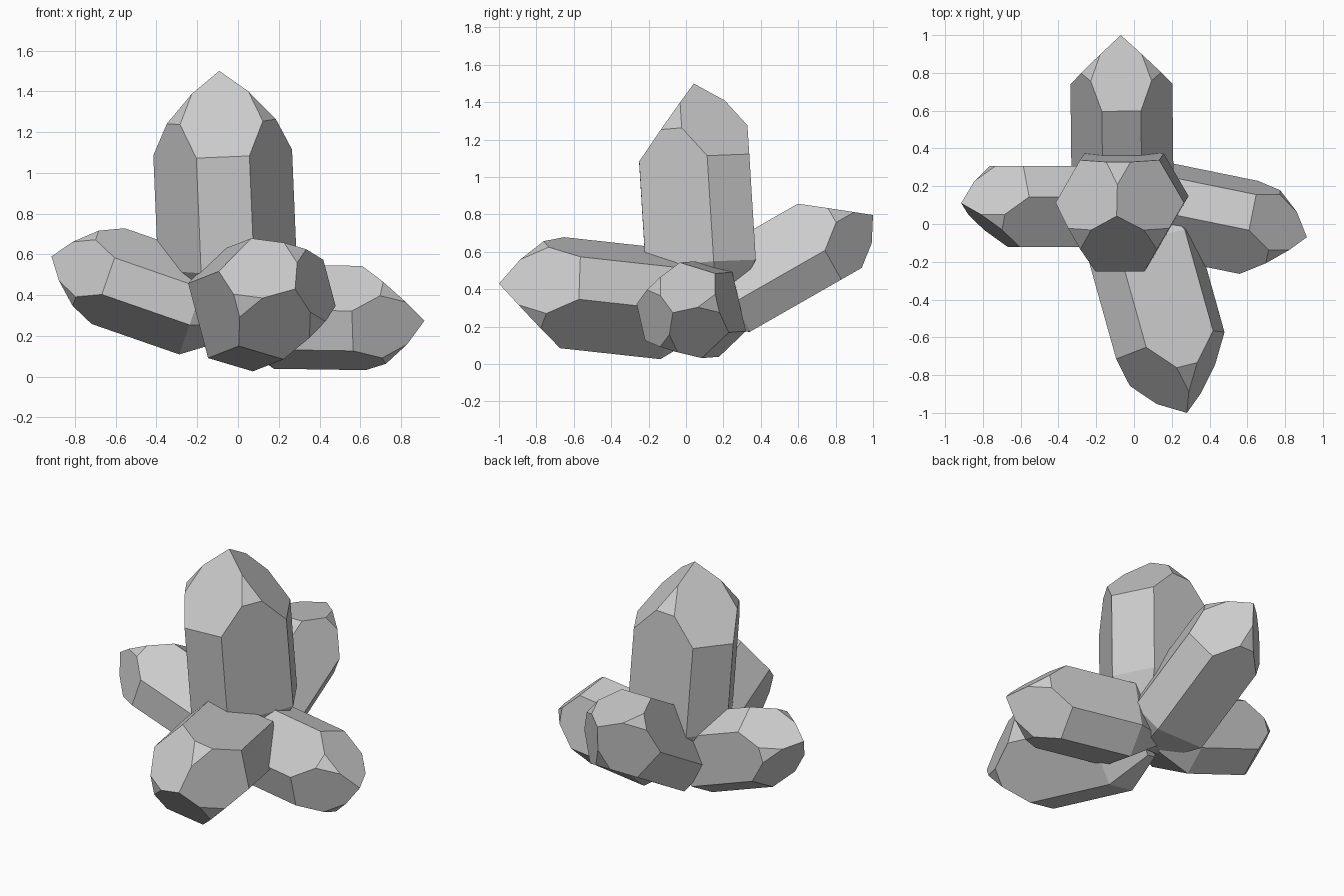
import bpy, bmesh, math
from mathutils import Vector, Matrix

if "Cube" in bpy.data.objects:
    bpy.data.objects.remove(bpy.data.objects["Cube"])

stone = bpy.data.materials.new("grey crystal")
stone.diffuse_color = (0.6, 0.6, 0.6, 1)
stone.use_nodes = True
stone.node_tree.nodes["Principled BSDF"].inputs["Base Color"].default_value = stone.diffuse_color

TIP_SLOPE = 1.27      # steepness of the pointed end
BASE_SLOPE = 1.6      # steepness of the tapered root


def slice_off(bm, point, normal):
    """Cut a convex solid with a plane, drop the outside and cap the hole."""
    bmesh.ops.bisect_plane(bm, geom=bm.verts[:] + bm.edges[:] + bm.faces[:], dist=1e-5,
                           plane_co=point, plane_no=Vector(normal).normalized(),
                           clear_outer=True)
    rim = [e for e in bm.edges if e.is_boundary]
    if rim:
        bmesh.ops.edgeloop_fill(bm, edges=rim)


def crystal(name, tip, axis, side, width, length):
    """Three-fold crystal: tip at the given point, 'side' faces one narrow prism face."""
    bm = bmesh.new()
    bmesh.ops.create_cube(bm, size=4)
    slice_off(bm, (0, 0, -length - 0.8 * width), (0, 0, -1))
    for i in range(6):
        # narrow and wide prism sides alternate
        a = math.radians(60 * i)
        c, s = math.cos(a), math.sin(a)
        d = width * (0.855 if i % 2 else 1)
        slice_off(bm, (c * d, s * d, 0), (c, s, 0))
    for i in range(6):
        # large tip faces meet at the point, small ones trim their edges
        a = math.radians(60 * i)
        c, s = math.cos(a), math.sin(a)
        lift = 0.32 * width if i % 2 else 0
        slice_off(bm, (0, 0, lift), (c * TIP_SLOPE, s * TIP_SLOPE, 1))
    for i in range(6):
        # tapered root
        a = math.radians(60 * i)
        c, s = math.cos(a), math.sin(a)
        d = width * (0.855 if i % 2 else 1)
        slice_off(bm, (c * d, s * d, -length), (c * BASE_SLOPE, s * BASE_SLOPE, -1))
    bmesh.ops.recalc_face_normals(bm, faces=bm.faces)

    z = Vector(axis).normalized()
    x = Vector(side)
    x = (x - z * x.dot(z)).normalized()
    y = z.cross(x)
    frame = Matrix((x, y, z)).transposed().to_4x4()
    bm.transform(Matrix.Translation(tip) @ frame)
    mesh = bpy.data.meshes.new(name)
    bm.to_mesh(mesh)
    bm.free()
    mesh.materials.append(stone)
    bpy.context.collection.objects.link(bpy.data.objects.new(name, mesh))


# name, tip point, growth direction, narrow side direction, width, length
crystal("upright_crystal", (-0.092, 0.042, 1.5), (-0.042, -0.062, 1), (0, -1, 0), 0.318, 0.97)
crystal("left_crystal", (-0.915, 0.11, 0.59), (-0.945, 0, 0.328), (0, -1, 0), 0.232, 0.75)
crystal("right_crystal", (0.915, -0.07, 0.275), (0.98, -0.2, -0.015), (0.058, 0.286, 0.956), 0.245, 0.77)
crystal("front_crystal", (0.28, -1.0, 0.43), (0.268, -0.958, 0.105), (0.934, 0.262, 0.24), 0.287, 0.925)
crystal("back_crystal", (-0.07, 1.0, 0.797), (-0.01, 0.868, 0.496), (0, -0.496, 0.868), 0.252, 0.88)
